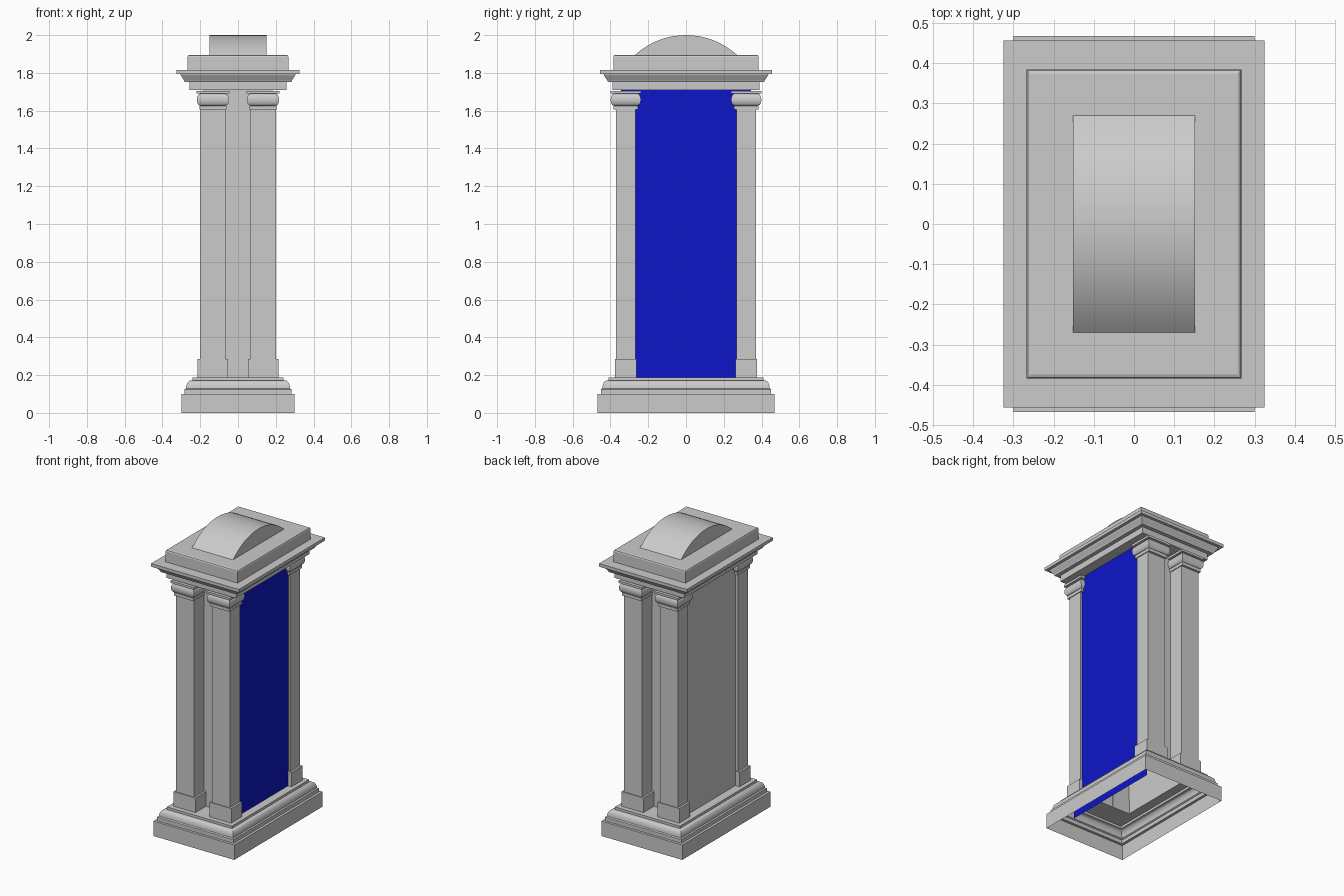
import bpy, math

if "Cube" in bpy.data.objects:
    bpy.data.objects.remove(bpy.data.objects["Cube"])


def make(name, verts, faces, smooth=False):
    me = bpy.data.meshes.new(name)
    me.from_pydata(verts, [], faces)
    me.update()
    if smooth:
        me.shade_smooth()
        me.set_sharp_from_angle(angle=math.radians(30))
    ob = bpy.data.objects.new(name, me)
    bpy.context.collection.objects.link(ob)
    return ob


def stack(name, rings, cx=0, cy=0, bottom=True, top=True, smooth=False):
    """Loft rectangular rings given as (half_x, half_y, z)."""
    verts, faces = [], []
    for hx, hy, z in rings:
        verts += [(cx - hx, cy - hy, z), (cx + hx, cy - hy, z),
                  (cx + hx, cy + hy, z), (cx - hx, cy + hy, z)]
    for r in range(len(rings) - 1):
        for i in range(4):
            j = (i + 1) % 4
            a, b = 4 * r, 4 * r + 4
            faces.append((a + i, a + j, b + j, b + i))
    if bottom:
        faces.append((3, 2, 1, 0))
    if top:
        n = len(verts) - 4
        faces.append((n, n + 1, n + 2, n + 3))
    return make(name, verts, faces, smooth)


def offset_rings(points, extra):
    return [(x, x + extra, z) for x, z in points]


# hollow base: open underneath, plinth, fillet, curved moulding and ledge
base = [(0.30, 0.0), (0.30, 0.10), (0.283, 0.10), (0.283, 0.125)]
base += [(0.249 + 0.026 * math.cos(t), 0.13 + 0.042 * math.sin(t))
         for t in [math.pi / 2 * k / 6 for k in range(7)]]
base += [(0.241, 0.172), (0.241, 0.188)]
rings = offset_rings(base, 0.168) + [(0.18, 0.262, 0.188)]
stack("base", rings, bottom=False, top=False, smooth=True)

# central body
stack("body", [(0.183, 0.265, 0.188), (0.183, 0.265, 1.715)],
      bottom=False, top=False)

# blue side panel, running behind the columns and down into the base
blue = bpy.data.materials.new("blue")
blue.diffuse_color = (0.004, 0.008, 0.58, 1)
blue.use_nodes = True
blue.node_tree.nodes["Principled BSDF"].inputs["Base Color"].default_value = blue.diffuse_color
panel = make("side_panel",
             [(0.188, -0.345, 0.055), (0.188, 0.345, 0.055),
              (0.188, 0.345, 1.712), (0.188, -0.345, 1.712)], [(0, 1, 2, 3)])
panel.data.materials.append(blue)

# four corner columns: pedestal, shaft and cushion capital
cushion = [(0.066 + 0.019 * math.sin(t), 0.062 + 0.018 * math.sin(t),
            1.658 - 0.032 * math.cos(t))
           for t in [math.pi * k / 10 for k in range(11)]]
capital = ([(0.067, 0.052, 1.605), (0.072, 0.066, 1.605), (0.072, 0.066, 1.626)]
           + cushion
           + [(0.087, 0.081, 1.69), (0.087, 0.081, 1.705)])
for sx in (-1, 1):
    for sy in (-1, 1):
        cx, cy = 0.133 * sx, 0.319 * sy
        stack("pedestal", [(0.081, 0.058, 0.188), (0.081, 0.058, 0.286)], cx, cy)
        stack("shaft", [(0.067, 0.052, 0.286), (0.067, 0.052, 1.61)], cx, cy,
              bottom=False, top=False)
        stack("capital", capital, cx, cy, bottom=False, smooth=True)

# entablature with flared cornice
cornice = [(0.257, 1.71), (0.257, 1.752), (0.282, 1.752), (0.287, 1.762),
           (0.302, 1.785), (0.305, 1.793), (0.325, 1.793), (0.325, 1.814)]
stack("cornice", offset_rings(cornice, 0.131))

# attic block with softened top edge
attic = [(0.267, 1.814), (0.267, 1.885), (0.264, 1.892), (0.257, 1.895)]
stack("attic", offset_rings(attic, 0.118), bottom=False)

# curved crown: extruded circular segment
N, half, sag = 16, 0.27, 0.105
R = (half ** 2 + sag ** 2) / (2 * sag)
A = math.asin(half / R)
arc = [(R * math.sin(-A + 2 * A * k / N), 2.0 - R + R * math.cos(-A + 2 * A * k / N))
       for k in range(N + 1)]
verts = [(x, y, z) for x in (-0.152, 0.152) for y, z in arc]
M = N + 1
faces = [(k, M + k, M + k + 1, k + 1) for k in range(N)]
faces += [tuple(range(M)), tuple(range(2 * M - 1, M - 1, -1))]
make("crown", verts, faces, smooth=True)
